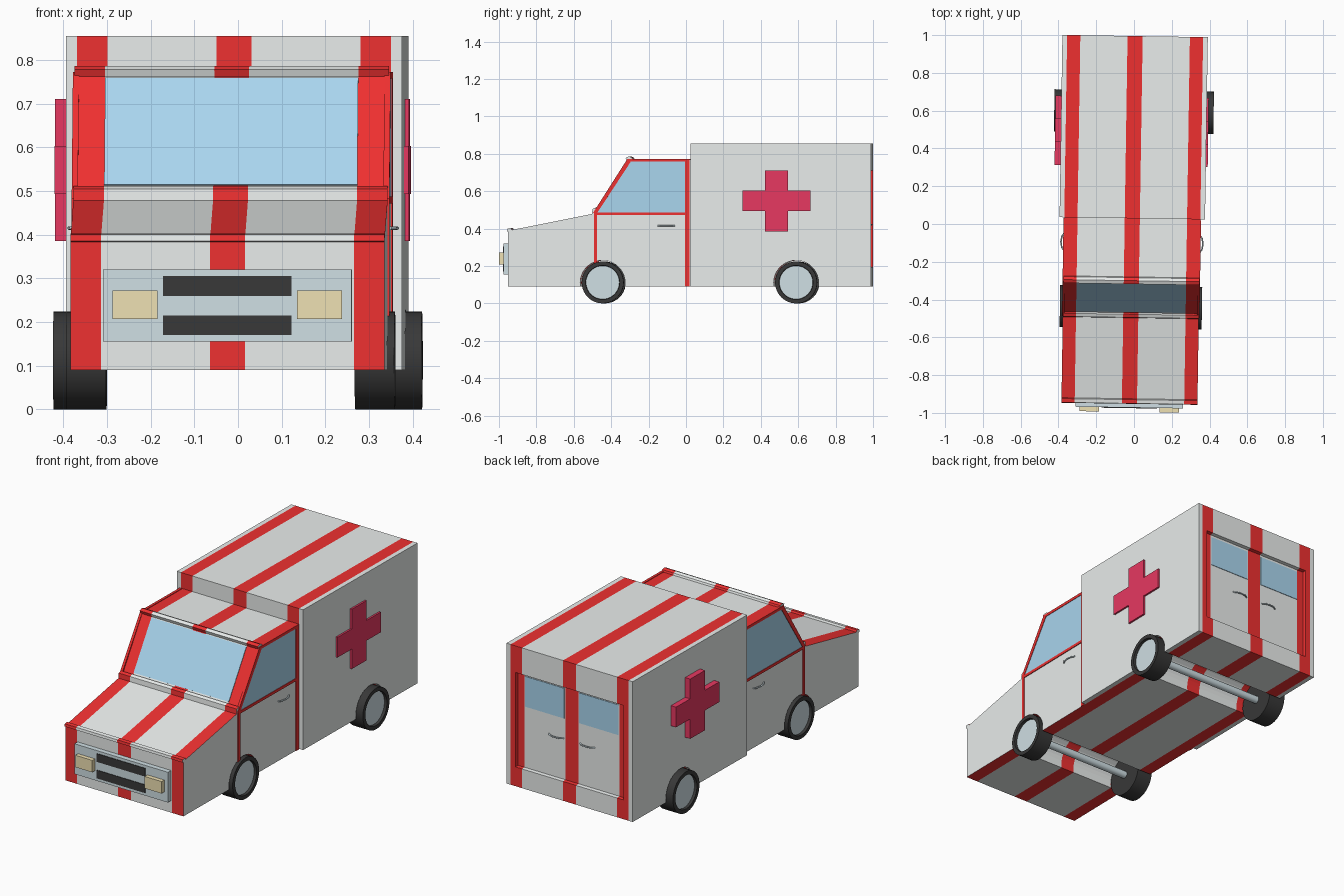
import bpy, bmesh, math
from mathutils import Matrix

if "Cube" in bpy.data.objects:
    bpy.data.objects.remove(bpy.data.objects["Cube"])


def material(name, rgb):
    m = bpy.data.materials.new(name)
    m.diffuse_color = (*rgb, 1)
    m.use_nodes = True
    m.node_tree.nodes["Principled BSDF"].inputs["Base Color"].default_value = m.diffuse_color
    return m


WHITE = material("white", (0.82, 0.85, 0.84))
RED = material("red", (0.86, 0.03, 0.03))
CROSS = material("cross_red", (0.80, 0.04, 0.12))
GLASS = material("glass", (0.40, 0.67, 0.86))
STEEL = material("steel", (0.63, 0.74, 0.78))
BLACK = material("black", (0.04, 0.04, 0.04))
LAMP = material("lamp", (0.86, 0.75, 0.45))


def finish(name, bm, *mats):
    bm.normal_update()
    me = bpy.data.meshes.new(name)
    bm.to_mesh(me)
    bm.free()
    ob = bpy.data.objects.new(name, me)
    bpy.context.collection.objects.link(ob)
    for m in mats:
        me.materials.append(m)
    return ob


def loft(profile, xs):
    """Extrude a (y, z) profile along x with a loop at every x."""
    bm = bmesh.new()
    rows = [[bm.verts.new((x, y, z)) for y, z in profile] for x in xs]
    n = len(profile)
    for a, b in zip(rows, rows[1:]):
        for i in range(n):
            j = (i + 1) % n
            bm.faces.new((a[i], a[j], b[j], b[i]))
    bm.faces.new(rows[0])
    bm.faces.new(rows[-1])
    bmesh.ops.recalc_face_normals(bm, faces=bm.faces)
    bm.normal_update()
    return bm


def prism(name, profile, x0, x1, mat):
    return finish(name, loft(profile, (x0, x1)), mat)


def rect(y0, y1, z0, z1):
    return [(y0, z0), (y1, z0), (y1, z1), (y0, z1)]


def box(name, x0, x1, y0, y1, z0, z1, mat):
    return prism(name, rect(y0, y1, z0, z1), x0, x1, mat)


def paint_stripes(bm):
    for f in bm.faces:
        x = abs(f.calc_center_median().x)
        if abs(f.normal.x) < 0.5 and (x < 0.04 or 0.29 < x < 0.36):
            f.material_index = 1


def arch(cy, cz=0.11, r=0.12, steps=20):
    """Wheel channel through the floor at z = 0.09."""
    t = math.asin((cz - 0.09) / r)
    angs = [math.pi + t - (math.pi + 2 * t) * i / steps for i in range(steps + 1)]
    return [(cy + r * math.cos(a), cz + r * math.sin(a)) for a in angs]


FRONT, REAR = -0.44, 0.595

# Cab with sloping hood, small ridges at the creases and striped paint
cab = [(-0.945, 0.09), *arch(FRONT), (0.04, 0.09), (0.04, 0.77),
       (-0.28, 0.77), (-0.284, 0.78), (-0.30, 0.786), (-0.318, 0.778), (-0.312, 0.762),
       (-0.47, 0.503), (-0.478, 0.512), (-0.495, 0.505), (-0.497, 0.478),
       (-0.925, 0.393), (-0.93, 0.403), (-0.95, 0.40), (-0.952, 0.386), (-0.945, 0.383)]
bm = loft(cab, (-0.36, -0.29, -0.04, 0.04, 0.29, 0.36))
paint_stripes(bm)
finish("cab_body", bm, WHITE, RED)

# Rear box with a recessed door panel
van = [(0.03, 0.09), *arch(REAR), (0.995, 0.09), (0.995, 0.195), (0.995, 0.71),
       (0.995, 0.855), (0.03, 0.855)]
bm = loft(van, (-0.385, -0.36, -0.33, -0.29, -0.04, 0.04, 0.29, 0.33, 0.36, 0.385))
paint_stripes(bm)
panel = [f for f in bm.faces if f.normal.y > 0.9 and abs(f.calc_center_median().x) < 0.33
         and f.calc_center_median().y > 0.99 and 0.2 < f.calc_center_median().z < 0.7]
bmesh.ops.inset_region(bm, faces=panel, thickness=0.002, depth=-0.02)
finish("rear_box", bm, WHITE, RED)

# Windscreen following the slope
def screen(z, off):
    return (-0.312 + (z - 0.762) * 0.61 - 0.85 * off, z + 0.52 * off)


prism("windscreen", [screen(0.513, -0.004), screen(0.758, -0.004),
                     screen(0.758, 0.003), screen(0.513, 0.003)], -0.29, 0.29, GLASS)

# Front plate, grille bars and headlights
box("front_plate", -0.285, 0.285, -0.972, -0.94, 0.155, 0.32, STEEL)
for i, z in enumerate((0.17, 0.26)):
    box(f"grille_bar_{i}", -0.147, 0.147, -0.975, -0.96, z, z + 0.045, BLACK)

TRIM = {
    "door_front_trim": rect(-0.487, -0.47, 0.21, 0.485),
    "belt_trim": rect(-0.487, 0.02, 0.472, 0.487),
    "windscreen_pillar_trim": [(-0.492, 0.483), (-0.47, 0.483), (-0.285, 0.765), (-0.308, 0.772)],
    "roof_trim": rect(-0.31, 0.025, 0.758, 0.773),
    "door_rear_trim": rect(0.0, 0.025, 0.09, 0.773),
}


def handle(name, pts):
    cu = bpy.data.curves.new(name, 'CURVE')
    cu.dimensions = '3D'
    cu.bevel_depth = 0.004
    cu.bevel_resolution = 2
    cu.use_fill_caps = True
    sp = cu.splines.new('POLY')
    sp.points.add(len(pts) - 1)
    for p, co in zip(sp.points, pts):
        p.co = (*co, 1)
    cu.materials.append(STEEL)
    bpy.context.collection.objects.link(bpy.data.objects.new(name, cu))


def wheel(name, s, x0, x1, cy):
    """Tyre with a dished rim on its outer side."""
    bm = bmesh.new()
    mat = (Matrix.Translation((s * (x0 + x1) / 2, cy, 0.112))
           @ Matrix.Rotation(s * math.pi / 2, 4, 'Y'))
    bmesh.ops.create_cone(bm, cap_ends=True, segments=40, radius1=0.112, radius2=0.112,
                          depth=x1 - x0, matrix=mat)
    bm.normal_update()
    cap = next(f for f in bm.faces if f.normal.x * s > 0.9)
    bmesh.ops.inset_region(bm, faces=[cap], thickness=0.021, depth=0)
    bmesh.ops.inset_region(bm, faces=[cap], thickness=0.002, depth=-0.014)
    cap.material_index = 1
    for f in bm.faces:
        f.smooth = len(f.verts) == 4 and abs(f.normal.x) < 0.5
    finish(name, bm, BLACK, STEEL)


bow = [(-0.045, 0), (-0.03, 0.011), (0, 0.016), (0.03, 0.011), (0.045, 0)]
for side, s in (("left", -1), ("right", 1)):
    box(f"headlight_{side}", s * 0.16, s * 0.263, -0.995, -0.965, 0.207, 0.272, LAMP)
    # Side window, red trim and door handle
    prism(f"side_window_{side}", [(-0.472, 0.485), (0.002, 0.485), (0.002, 0.76), (-0.288, 0.76)],
          s * 0.35, s * 0.3615, GLASS)
    for name, prof in TRIM.items():
        prism(f"{name}_{side}", prof, s * 0.35, s * 0.364, RED)
    handle(f"door_handle_{side}", [(s * (0.36 + b), -0.1 + a, 0.415) for a, b in bow])
    # Cross emblem on the box
    yc, zc, a, b, c = 0.49, 0.548, 0.0625, 0.055, 0.163
    d = 0.183
    cross = [(-a, -c), (a, -c), (a, -b), (d, -b), (d, b), (a, b),
             (a, c), (-a, c), (-a, b), (-d, b), (-d, -b), (-a, -b)]
    prism(f"cross_{side}", [(yc + y, zc + z) for y, z in cross],
          s * 0.38, 0.395 if s > 0 else -0.416, CROSS)
    # Rear door window and handle
    box(f"rear_window_{side}", s * 0.045, s * 0.285, 0.97, 0.978, 0.53, 0.695, GLASS)
    handle(f"rear_handle_{side}", [(s * 0.095 + p, 0.975 + q, 0.42) for p, q in bow])
    # Wheels
    wheel(f"front_wheel_{side}", s, 0.285, 0.376, FRONT)
    wheel(f"rear_wheel_{side}", s, 0.325, 0.422, REAR)

# Axles
for name, cy in (("front_axle", FRONT), ("rear_axle", REAR)):
    bm = bmesh.new()
    bmesh.ops.create_cone(bm, cap_ends=True, segments=20, radius1=0.02, radius2=0.02, depth=0.66,
                          matrix=Matrix.Translation((0, cy, 0.112)) @ Matrix.Rotation(math.pi / 2, 4, 'Y'))
    for f in bm.faces:
        f.smooth = len(f.verts) == 4
    finish(name, bm, STEEL)

# The whole vehicle stands very slightly turned
turn = Matrix.Translation((-0.0095, 0, 0)) @ Matrix.Rotation(-0.0155, 4, 'Z')
for ob in bpy.context.collection.objects:
    ob.matrix_world = turn
